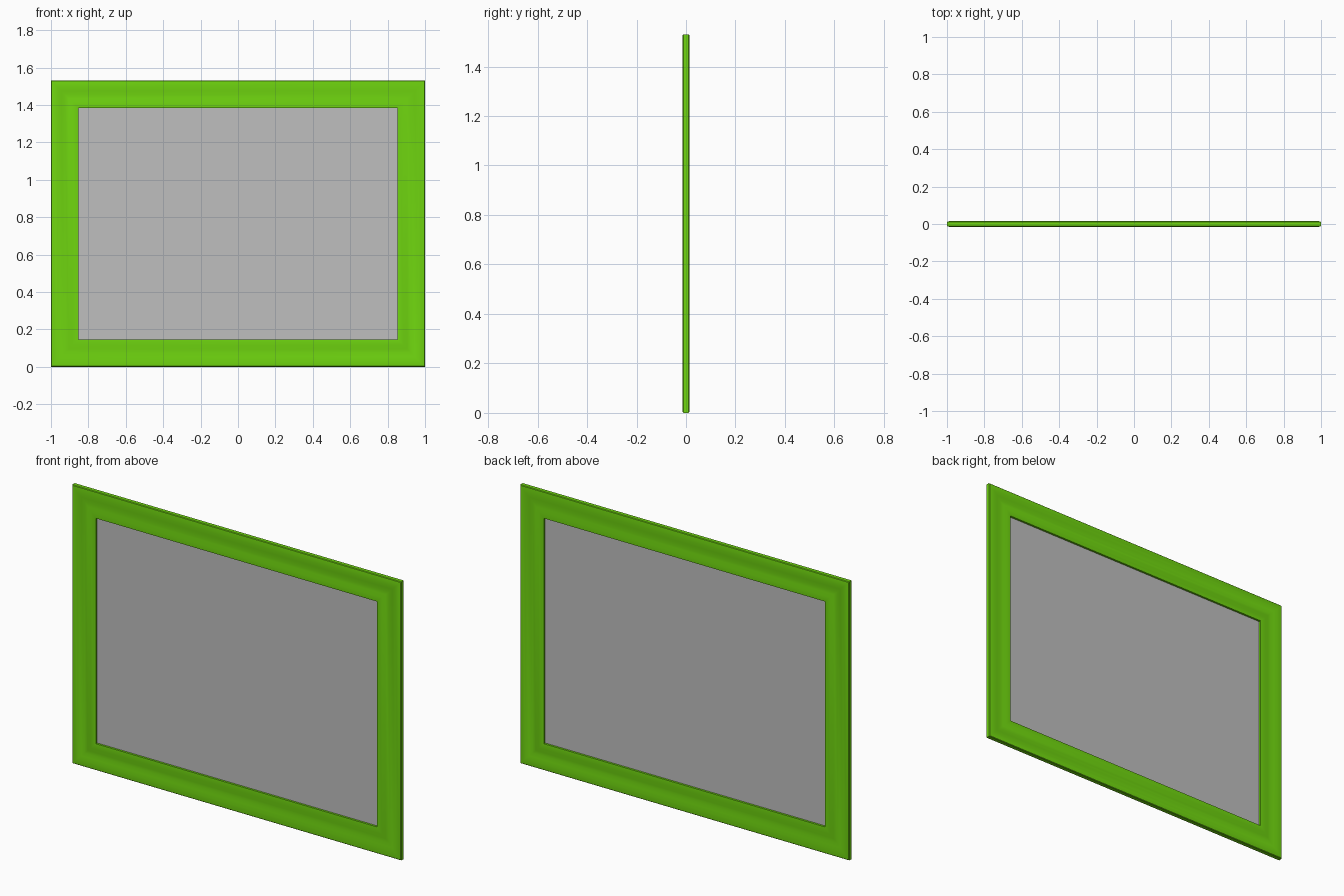
import bpy
import bmesh
import math

WIDTH, HEIGHT, BORDER = 2.0, 1.53, 0.146

cube = bpy.data.objects.get("Cube")
if cube:
    bpy.data.objects.remove(cube, do_unlink=True)


def make_material(name, rgb):
    mat = bpy.data.materials.new(name)
    mat.use_nodes = True
    mat.diffuse_color = (*rgb, 1)
    mat.node_tree.nodes["Principled BSDF"].inputs["Base Color"].default_value = (*rgb, 1)
    return mat


def add_object(name, bm, mat):
    bmesh.ops.recalc_face_normals(bm, faces=bm.faces)
    mesh = bpy.data.meshes.new(name)
    bm.to_mesh(mesh)
    bm.free()
    mesh.materials.append(mat)
    obj = bpy.data.objects.new(name, mesh)
    bpy.context.collection.objects.link(obj)
    return obj


def rectangle(bm, inset, y):
    """Four corners of the frame outline, moved inward by inset."""
    x, low, high = WIDTH / 2 - inset, inset, HEIGHT - inset
    return [bm.verts.new((px, y, pz))
            for px, pz in ((-x, low), (x, low), (x, high), (-x, high))]


green = make_material("bright green", (0.16, 0.67, 0.005))
grey = make_material("light grey", (0.52, 0.52, 0.52))

# Moulding: (inset, half depth) from the outer edge, over the groove, to the opening
half = [(0, 0.010), (0.003, 0.0135), (0.012, 0.015), (0.035, 0.0145),
        (0.055, 0.0115), (0.075, 0.009), (0.095, 0.0115),
        (0.115, 0.0145), (0.135, 0.015), (BORDER, 0.0135)]
front = [(inset, -depth) for inset, depth in half]
back = [(inset, depth) for inset, depth in reversed(half)]

# Frame: profile swept round the rectangle with mitred corners
bm = bmesh.new()
loops = [rectangle(bm, inset, y) for inset, y in front + back]
for i, ring in enumerate(loops):
    following = loops[(i + 1) % len(loops)]
    for j in range(4):
        k = (j + 1) % 4
        bm.faces.new((ring[j], ring[k], following[k], following[j]))
frame = add_object("frame", bm, green)

bpy.context.view_layer.objects.active = frame
frame.select_set(True)
bpy.ops.object.shade_smooth_by_angle(angle=math.radians(35))

# Pane: thin panel held in the middle of the frame
bm = bmesh.new()
bmesh.ops.create_cube(bm, size=1)
for v in bm.verts:
    v.co.x *= WIDTH - 2 * BORDER + 0.01
    v.co.y *= 0.004
    v.co.z = v.co.z * (HEIGHT - 2 * BORDER + 0.01) + HEIGHT / 2
add_object("pane", bm, grey)
